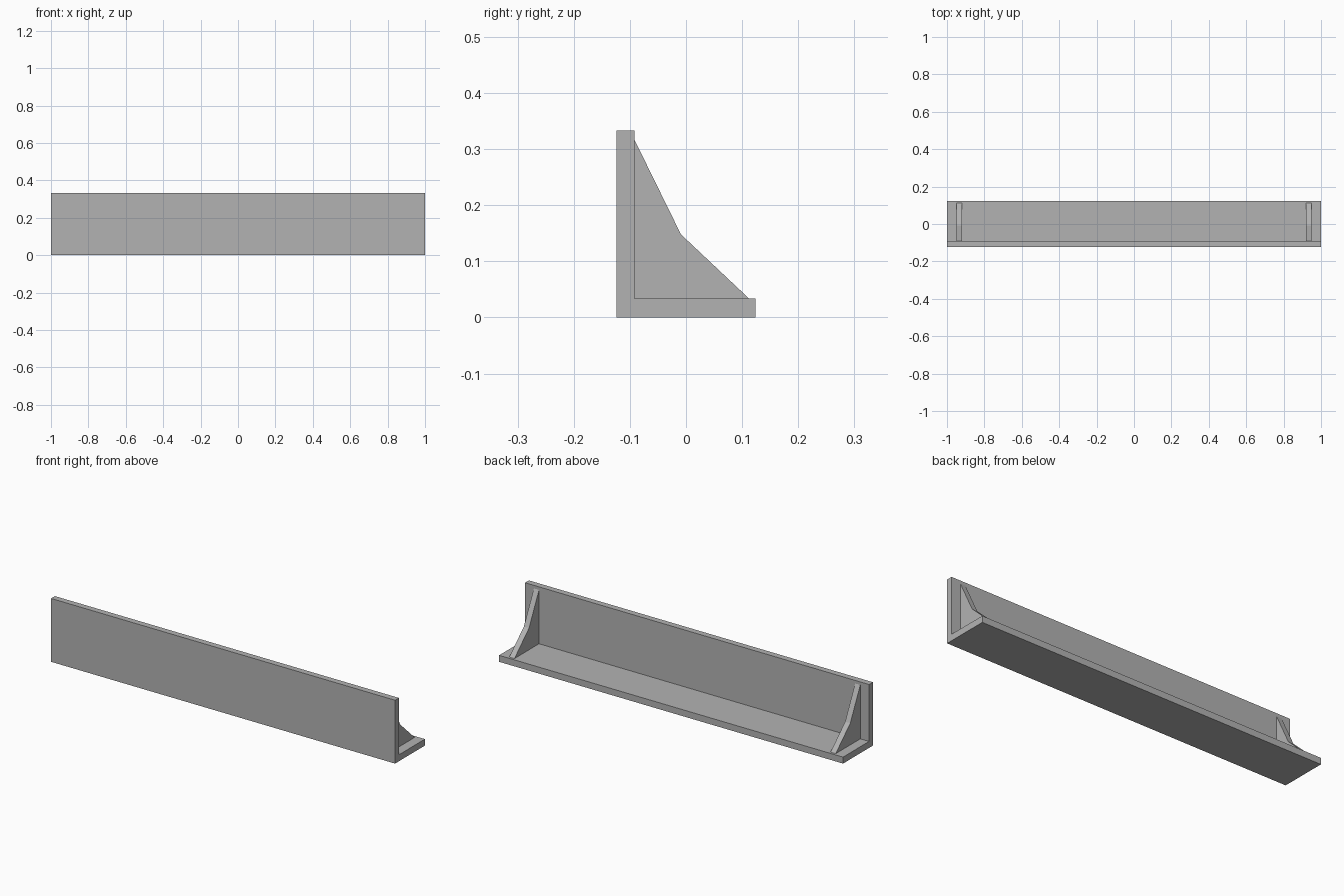
import bpy
import bmesh

cube = bpy.data.objects.get("Cube")
if cube:
    bpy.data.objects.remove(cube, do_unlink=True)

grey = bpy.data.materials.new("plain grey")
grey.use_nodes = True
colour = (0.45, 0.45, 0.45, 1)
grey.diffuse_color = colour
grey.node_tree.nodes["Principled BSDF"].inputs["Base Color"].default_value = colour


def extrude_profile(name, profile, x0, x1):
    """Extrude a closed (y, z) outline along x."""
    bm = bmesh.new()
    face = bm.faces.new([bm.verts.new((x0, y, z)) for y, z in profile])
    geom = bmesh.ops.extrude_face_region(bm, geom=[face])["geom"]
    verts = [v for v in geom if isinstance(v, bmesh.types.BMVert)]
    bmesh.ops.translate(bm, verts=verts, vec=(x1 - x0, 0, 0))
    bmesh.ops.recalc_face_normals(bm, faces=bm.faces)
    mesh = bpy.data.meshes.new(name)
    bm.to_mesh(mesh)
    bm.free()
    mesh.materials.append(grey)
    obj = bpy.data.objects.new(name, mesh)
    bpy.context.collection.objects.link(obj)
    return obj


front, back = -0.124, 0.124      # overall depth
inner, floor = -0.092, 0.034     # inside corner of the angle
top = 0.333

# Upright panel and base plate as one L-shaped section
extrude_profile("angle_rail", [(front, 0), (back, 0), (back, floor),
                               (inner, floor), (inner, top), (front, top)], -1, 1)

# Kinked gusset near each end
gusset = [(inner, floor), (0.112, floor), (-0.009, 0.148), (inner, 0.317)]
for side, x in (("left", 0.934), ("right", -0.934)):
    extrude_profile(side + "_gusset", gusset, x - 0.015, x + 0.015)
